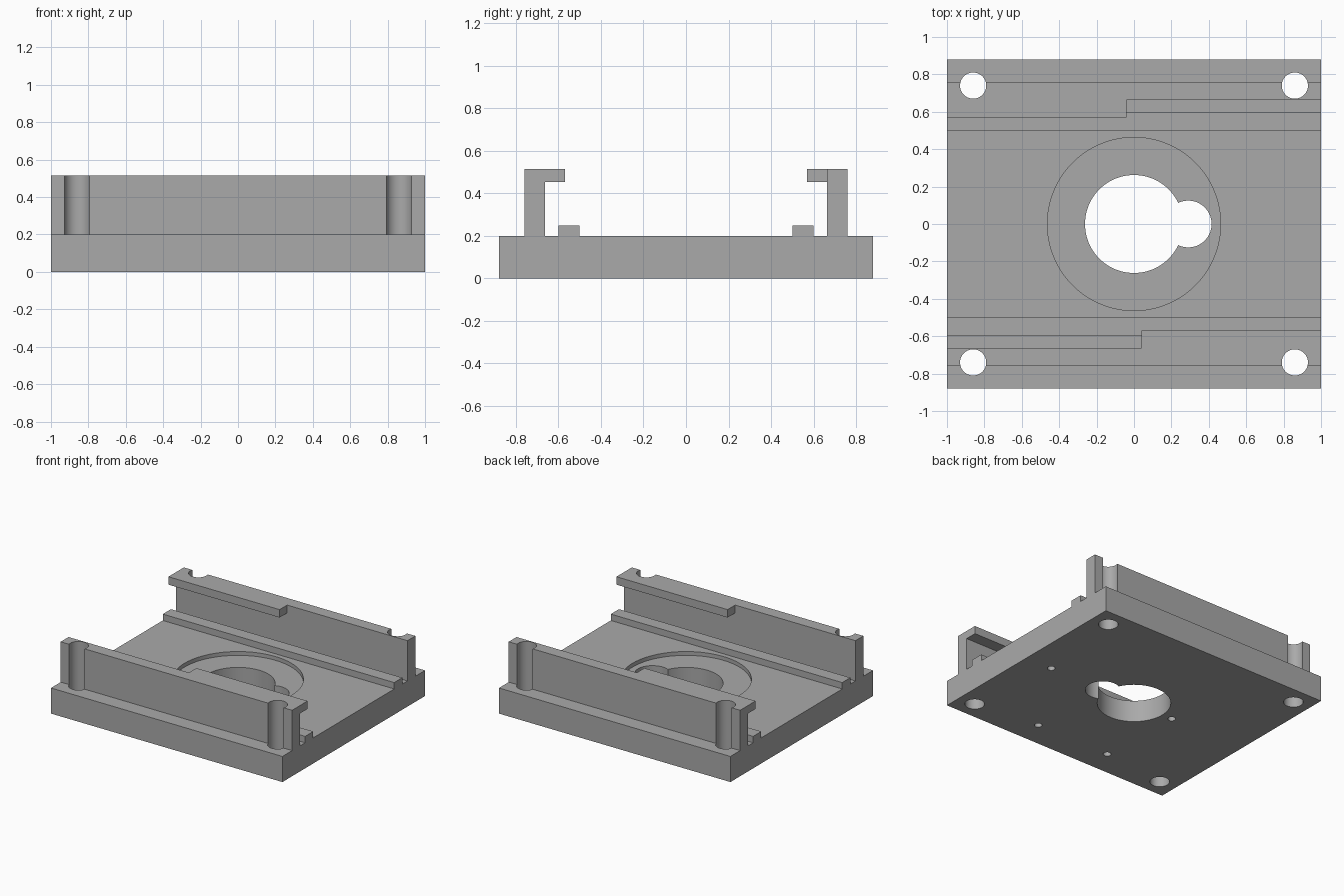
import bpy, bmesh, math
from mathutils import Matrix

default = bpy.data.objects.get("Cube")
if default:
    bpy.data.objects.remove(default, do_unlink=True)

grey = bpy.data.materials.new("plain grey")
grey.use_nodes = True
colour = (0.4, 0.4, 0.4, 1)
grey.diffuse_color = colour
grey.node_tree.nodes["Principled BSDF"].inputs["Base Color"].default_value = colour


def add_object(name, bm):
    mesh = bpy.data.meshes.new(name)
    bmesh.ops.recalc_face_normals(bm, faces=bm.faces)
    bm.to_mesh(mesh)
    bm.free()
    obj = bpy.data.objects.new(name, mesh)
    mesh.materials.append(grey)
    bpy.context.collection.objects.link(obj)
    return obj


def extrude(name, profile, x0, x1):
    """Extrude a (y, z) profile along x."""
    bm = bmesh.new()
    face = bm.faces.new([bm.verts.new((x0, y, z)) for y, z in profile])
    new = bmesh.ops.extrude_face_region(bm, geom=[face])["geom"]
    verts = [g for g in new if isinstance(g, bmesh.types.BMVert)]
    bmesh.ops.translate(bm, vec=(x1 - x0, 0, 0), verts=verts)
    return add_object(name, bm)


def cylinder(name, x, y, r, z0, z1, sides=64):
    bm = bmesh.new()
    bmesh.ops.create_cone(bm, cap_ends=True, segments=sides, radius1=r, radius2=r,
                          depth=z1 - z0, matrix=Matrix.Translation((x, y, (z0 + z1) / 2)))
    obj = add_object(name, bm)
    obj.hide_render = True
    return obj


def boolean(target, tool, operation):
    mod = target.modifiers.new(operation.lower(), "BOOLEAN")
    mod.operation = operation
    mod.solver = "EXACT"
    mod.object = tool
    bpy.ops.object.select_all(action="DESELECT")
    bpy.context.view_layer.objects.active = target
    target.select_set(True)
    bpy.ops.object.modifier_apply(modifier=mod.name)
    bpy.data.objects.remove(tool, do_unlink=True)


def box(y0, y1, z0, z1):
    return [(y0, z0), (y1, z0), (y1, z1), (y0, z1)]


# Base plate, with one wall, half-length lip and rib on each long side
carrier = extrude("mounting_plate", box(-0.88, 0.88, 0, 0.2), -1, 1)
wall = box(0.663, 0.76, 0.19, 0.515)
hooked = [(0.663, 0.19), (0.76, 0.19), (0.76, 0.515), (0.57, 0.515), (0.57, 0.453), (0.663, 0.453)]
rib = box(0.5, 0.6, 0.19, 0.25)
for s in (-1, 1):
    flip = lambda profile: [(s * y, z) for y, z in profile]
    side = extrude("wall", flip(wall), -1, 1)
    boolean(side, extrude("lip", flip(hooked), -s, -0.04 * s), "UNION")
    boolean(carrier, side, "UNION")
    boolean(carrier, extrude("rib", flip(rib), -1, 1), "UNION")

# Round recess and keyhole opening
boolean(carrier, cylinder("recess", 0, 0, 0.463, 0.17, 0.22, 96), "DIFFERENCE")
boolean(carrier, cylinder("main_hole", 0, 0, 0.262, -0.1, 0.3, 96), "DIFFERENCE")
boolean(carrier, cylinder("side_hole", 0.29, 0, 0.125, -0.1, 0.3), "DIFFERENCE")

# Corner bolt holes, cutting grooves into the walls
for x in (-0.86, 0.86):
    for y in (-0.74, 0.74):
        boolean(carrier, cylinder("bolt_hole", x, y, 0.07, -0.1, 0.6), "DIFFERENCE")

# Small blind holes underneath
for x, y in ((0.77, 0), (-0.35, 0), (0.32, -0.68), (-0.32, -0.68)):
    boolean(carrier, cylinder("pilot_hole", x, y, 0.028, -0.1, 0.12, 24), "DIFFERENCE")

bpy.ops.object.select_all(action="DESELECT")
carrier.select_set(True)
bpy.context.view_layer.objects.active = carrier
bpy.ops.object.shade_smooth_by_angle(angle=math.radians(30))
